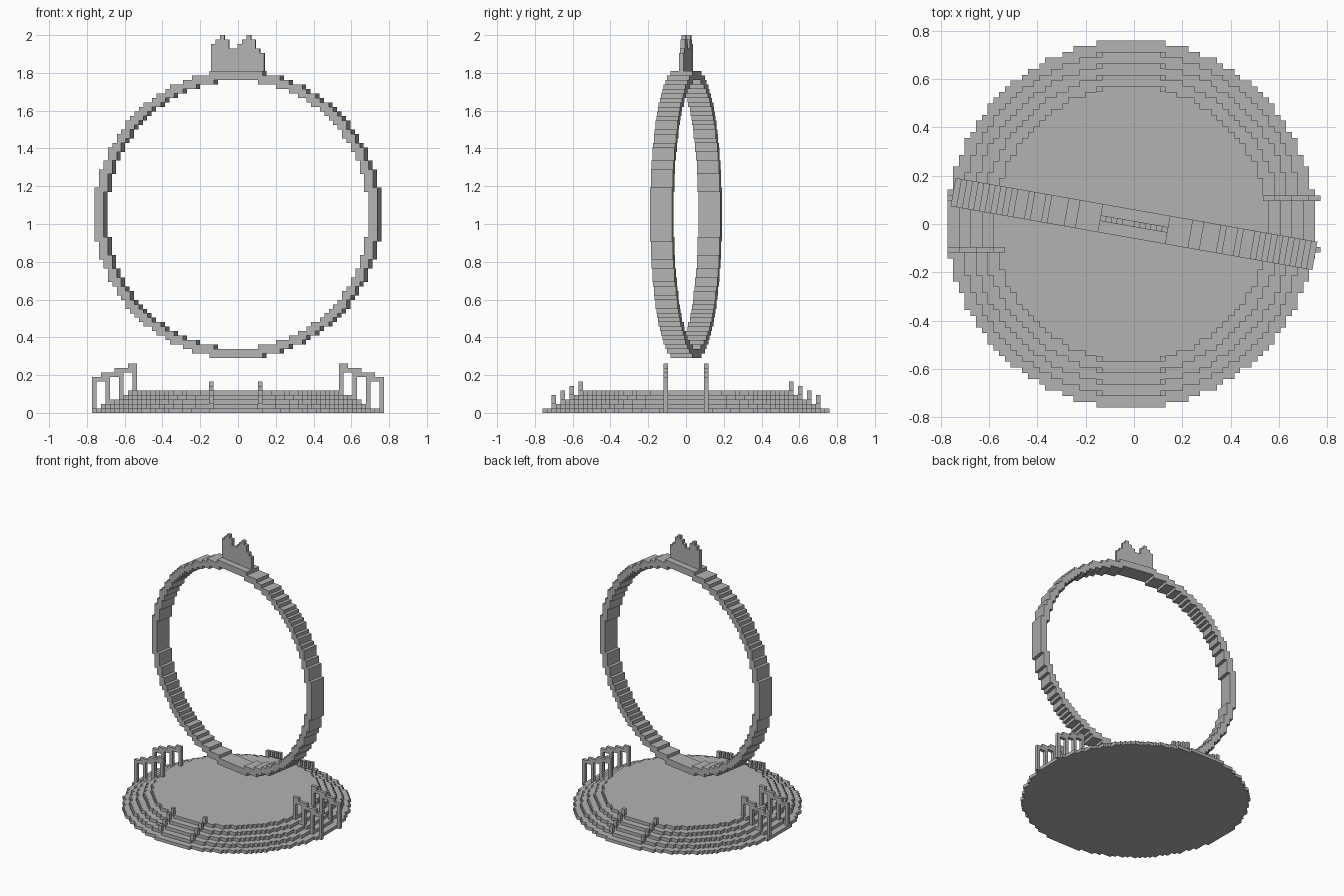
import bpy, bmesh, math
from mathutils import Matrix

if "Cube" in bpy.data.objects:
    bpy.data.objects.remove(bpy.data.objects["Cube"], do_unlink=True)

U = 1.52 / 64          # block size
GREY = 0.45

stone = bpy.data.materials.new("grey stone")
stone.use_nodes = True
stone.diffuse_color = (GREY, GREY, GREY, 1)
stone.node_tree.nodes["Principled BSDF"].inputs["Base Color"].default_value = (GREY, GREY, GREY, 1)


def disc(radius):
    """Grid cells whose centres lie inside a circle."""
    n = range(-radius, radius)
    return {(i, j) for i in n for j in n if math.hypot(i + .5, j + .5) < radius}


def block_plate(name, cells, depth, matrix, merge=False):
    """Extrude a set of grid cells into a plate, keeping only outer faces."""
    bm = bmesh.new()
    verts = {}

    def v(*p):
        if p not in verts:
            verts[p] = bm.verts.new((p[0] * U, p[1] * U, p[2] * U))
        return verts[p]

    for i, j in cells:
        corners = [(i, j), (i + 1, j), (i + 1, j + 1), (i, j + 1)]
        bm.faces.new([v(*c, depth) for c in corners])
        bm.faces.new([v(*c, 0) for c in reversed(corners)])
        sides = [(i, j - 1), (i + 1, j), (i, j + 1), (i - 1, j)]
        for k, neighbour in enumerate(sides):
            if neighbour not in cells:
                a, b = corners[k], corners[(k + 1) % 4]
                bm.faces.new([v(*a, 0), v(*b, 0), v(*b, depth), v(*a, depth)])
    if merge:
        bmesh.ops.dissolve_limit(bm, angle_limit=.01, verts=bm.verts, edges=bm.edges)
    bm.transform(matrix)
    mesh = bpy.data.meshes.new(name)
    bm.to_mesh(mesh)
    bm.free()
    mesh.materials.append(stone)
    ob = bpy.data.objects.new(name, mesh)
    bpy.context.collection.objects.link(ob)
    return ob


upright = Matrix.Rotation(math.pi / 2, 4, 'X')   # plate's second axis becomes z

# Stepped round platform
for level in range(5):
    block_plate(f"platform_step_{level + 1}", disc(32 - 2 * level), 1,
                Matrix.Translation((-U / 2, 0, level * U)), merge=True)

# Standing ring with its crest, turned a little about z
turn = Matrix.Rotation(math.radians(-10), 4, 'Z')
block_plate("ring", disc(32) - disc(30), 5,
            turn @ Matrix.Translation((0, 2.5 * U, 1.05)) @ upright)
heights = [6, 7, 8, 7, 5, 5, 6, 7, 8, 7, 5, 4]
crest = {(i - 6, j) for i, h in enumerate(heights) for j in range(h)}
block_plate("crest", crest, 1,
            turn @ Matrix.Translation((0, U / 2, 1.05 + 32 * U)) @ upright)

# Side railings: four posts under a rail that climbs with the steps
rail_tops = [8, 8, 9, 9, 9, 10, 10, 10, 11, 11]
rail = set()
for i, top in enumerate(rail_tops):
    rail.add((i, top - 1))
    if i and rail_tops[i - 1] < top:
        rail.add((i, top - 2))
    if i % 3 == 0:
        rail |= {(i, j) for j in range(top)}
for side, sx in (("left", 1), ("right", -1)):
    cells = {((22 + 9 - i) if sx > 0 else (i - 32), j) for i, j in rail}
    for end, y in (("front", -4), ("back", 5)):
        block_plate(f"{side}_{end}_railing", cells, 1,
                    Matrix.Translation((sx * U / 2, y * U, 0)) @ upright)

# Short posts beside the front and back stairs
for end, sy in (("front", -1), ("back", 1)):
    for side, col in (("left", 5), ("right", -6)):
        for level in range(1, 5):
            r = 32 - 2 * level
            y = r if sy > 0 else 1 - r
            post = {(col, level + 1 + k) for k in range(2)}
            block_plate(f"{end}_{side}_stair_post_{level}", post, 1,
                        Matrix.Translation((-U / 2, y * U, 0)) @ upright)
